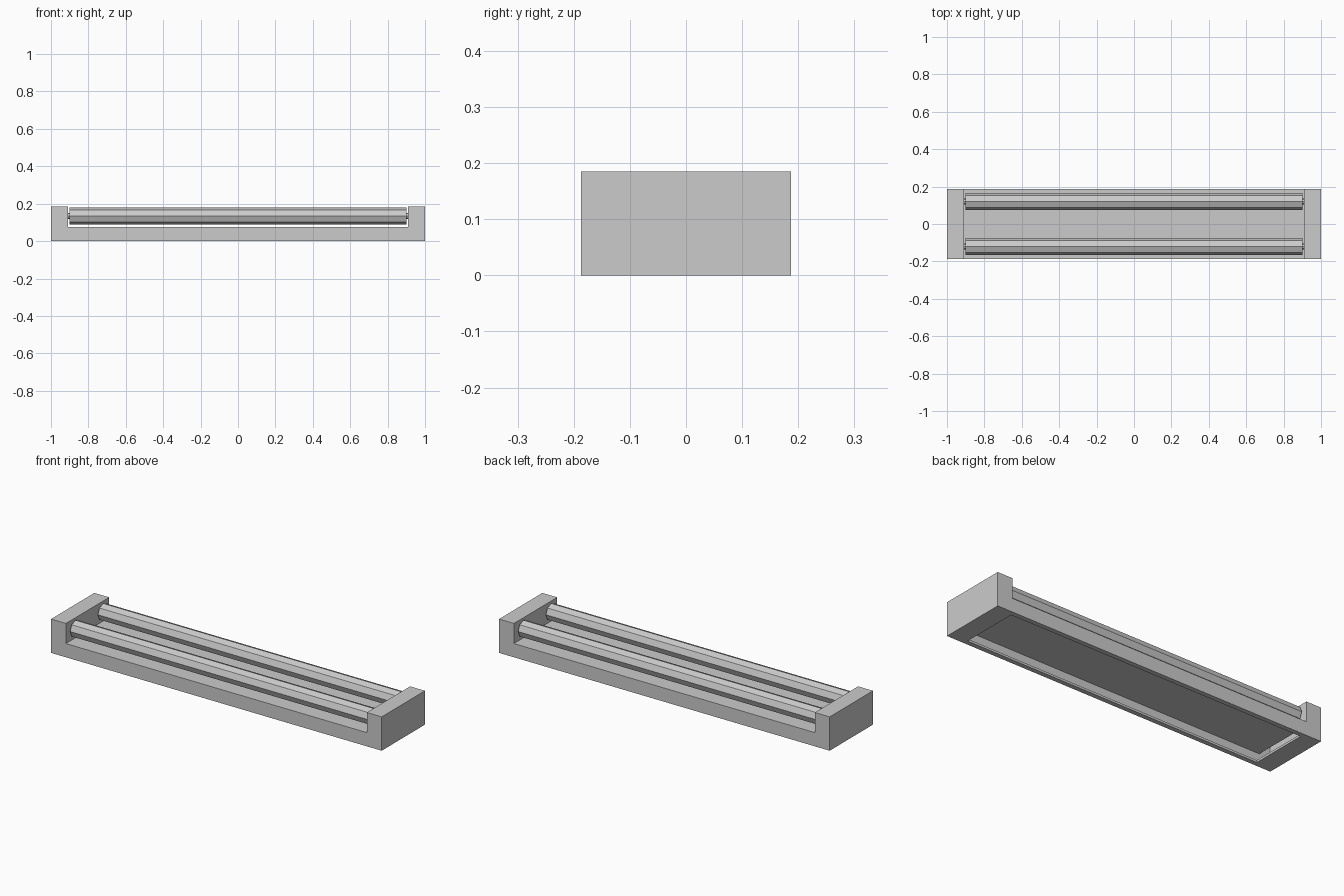
import bpy, bmesh
from math import radians
from mathutils import Matrix

if "Cube" in bpy.data.objects:
    bpy.data.objects.remove(bpy.data.objects["Cube"])

HALF_X, HALF_Y, TOP = 1.0, 0.187, 0.185
DECK, CAP_IN = 0.075, 0.91


def finish(bm, name):
    bmesh.ops.recalc_face_normals(bm, faces=bm.faces[:])
    mesh = bpy.data.meshes.new(name)
    bm.to_mesh(mesh)
    bm.free()
    ob = bpy.data.objects.new(name, mesh)
    bpy.context.collection.objects.link(ob)
    return ob


# Housing: stepped profile extruded front to back
profile = [(-HALF_X, 0), (HALF_X, 0), (HALF_X, TOP), (CAP_IN, TOP),
           (CAP_IN, DECK), (-CAP_IN, DECK), (-CAP_IN, TOP), (-HALF_X, TOP)]
bm = bmesh.new()
face = bm.faces.new([bm.verts.new((x, -HALF_Y, z)) for x, z in profile])
ext = bmesh.ops.extrude_face_region(bm, geom=[face])
moved = [v for v in ext["geom"] if isinstance(v, bmesh.types.BMVert)]
bmesh.ops.translate(bm, verts=moved, vec=(0, 2 * HALF_Y, 0))
bmesh.ops.recalc_face_normals(bm, faces=bm.faces[:])

# Opening in the underside with a narrow lip around it
bottom = min(bm.faces, key=lambda f: f.calc_center_median().z)
bmesh.ops.inset_region(bm, faces=[bottom], thickness=0.02)
for v in bottom.verts:
    v.co.x = 0.895 if v.co.x > 0 else -0.895
    v.co.y = 0.161 if v.co.y > 0 else -0.161
bmesh.ops.delete(bm, geom=[bottom], context='FACES_ONLY')

mesh = bpy.data.meshes.new("housing")
bm.to_mesh(mesh)
bm.free()
housing = bpy.data.objects.new("housing", mesh)
bpy.context.collection.objects.link(housing)
wall = housing.modifiers.new("wall", 'SOLIDIFY')
wall.thickness = 0.012
wall.offset = -1
wall.use_even_offset = True


# Octagonal rods lying along x
def rod(name, radius, x0, x1, y, z):
    bm = bmesh.new()
    place = Matrix.Translation(((x0 + x1) / 2, y, z)) @ Matrix.Rotation(radians(90), 4, 'Y')
    bmesh.ops.create_cone(bm, cap_ends=True, segments=8, radius1=radius,
                          radius2=radius, depth=x1 - x0, matrix=place)
    return finish(bm, name)


# Two lamp tubes, each with a contact pin at both ends
for side, y in (("front", -0.12), ("back", 0.12)):
    rod(side + "_tube", 0.045, -0.9, 0.9, y, 0.135)
    rod(side + "_pin_left", 0.016, -0.912, -0.9, y, 0.135)
    rod(side + "_pin_right", 0.016, 0.9, 0.912, y, 0.135)
